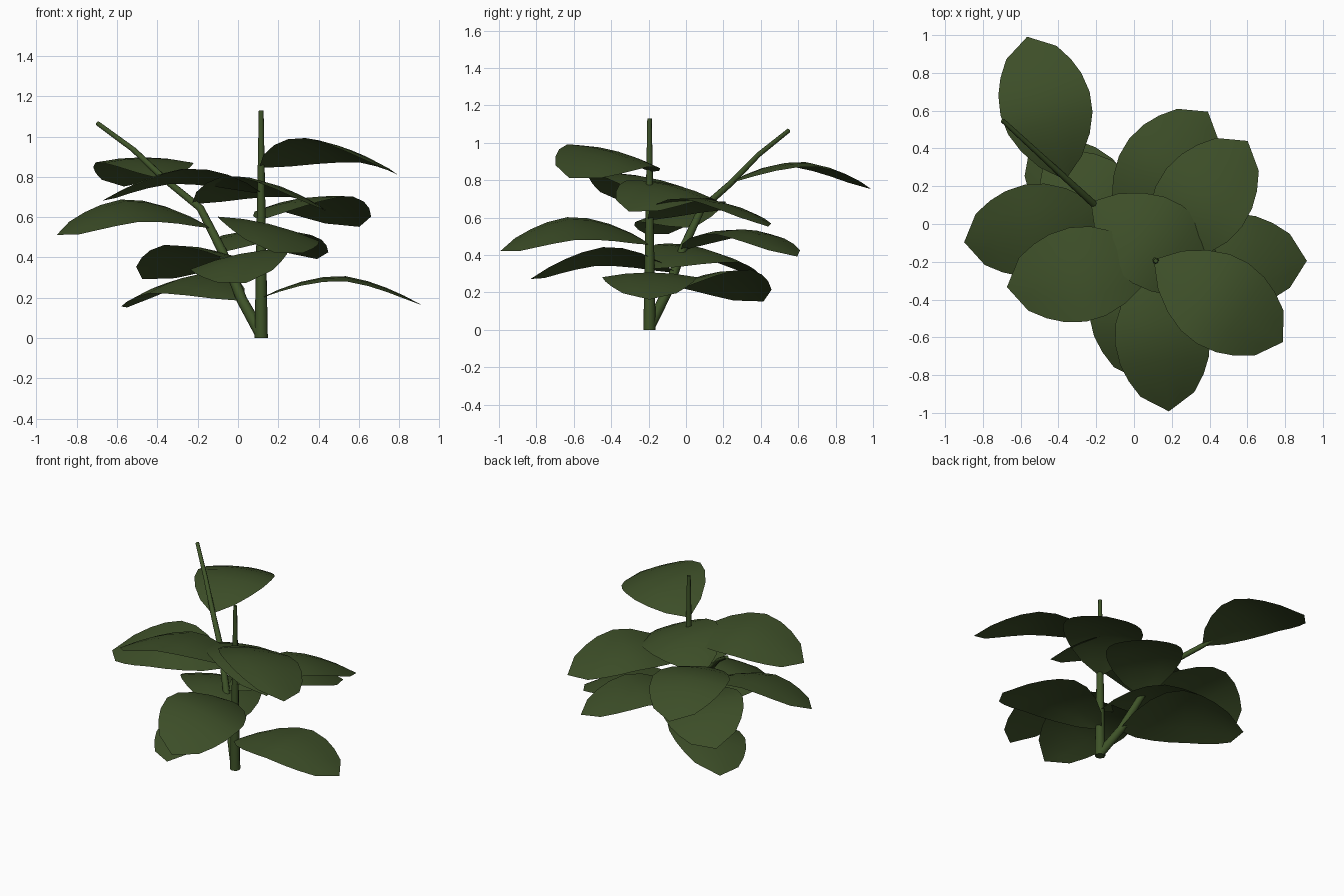
import bpy, bmesh, math
from mathutils import Vector

if "Cube" in bpy.data.objects:
    bpy.data.objects.remove(bpy.data.objects["Cube"])


def material(name, rgb):
    m = bpy.data.materials.new(name)
    m.diffuse_color = (*rgb, 1)
    m.use_nodes = True
    m.node_tree.nodes["Principled BSDF"].inputs["Base Color"].default_value = m.diffuse_color
    return m


LEAF = material("leaf green", (0.046, 0.076, 0.021))
STEM = material("stem green", (0.048, 0.086, 0.021))
GOLDEN = math.radians(137.5)
ROOT = Vector((0.115, -0.195, 0))
LEAN = Vector((math.cos(GOLDEN), math.sin(GOLDEN), 0))


def finish(bm, name, mat, angle):
    bmesh.ops.recalc_face_normals(bm, faces=bm.faces)
    if mat == LEAF and sum(f.normal.z for f in bm.faces) < 0:
        bmesh.ops.reverse_faces(bm, faces=bm.faces)
    me = bpy.data.meshes.new(name)
    bm.to_mesh(me)
    bm.free()
    me.materials.append(mat)
    ob = bpy.data.objects.new(name, me)
    bpy.context.collection.objects.link(ob)
    bpy.ops.object.select_all(action='DESELECT')
    ob.select_set(True)
    bpy.context.view_layer.objects.active = ob
    bpy.ops.object.shade_smooth_by_angle(angle=math.radians(angle))


def tube(name, path, r0, r1, sides=8):
    bm = bmesh.new()
    rings, n = [], len(path)
    for i, p in enumerate(path):
        t = (path[min(i + 1, n - 1)] - path[max(i - 1, 0)]).normalized()
        u = Vector((0.676, 0.737, 0))
        u = (u - t * u.dot(t)).normalized()
        v = t.cross(u)
        f = (p.z - path[0].z) / (path[-1].z - path[0].z)
        r = r0 + (r1 - r0) * f
        angs = [2 * math.pi * k / sides for k in range(sides)]
        rings.append([bm.verts.new(p + (u * math.cos(a) + v * math.sin(a)) * r) for a in angs])
    for a, b in zip(rings, rings[1:]):
        for k in range(sides):
            j = (k + 1) % sides
            bm.faces.new((a[k], a[j], b[j], b[k]))
    bm.faces.new(rings[0][::-1])
    bm.faces.new(rings[-1])
    finish(bm, name, STEM, 50)


# leaf stations: distance along, half width, height
PROFILE = [(0.0, 0.015, 0.0), (0.09, 0.12, 0.042), (0.2, 0.195, 0.08), (0.31, 0.24, 0.103),
           (0.42, 0.253, 0.107), (0.53, 0.236, 0.082), (0.62, 0.2, 0.05),
           (0.71, 0.143, 0.01), (0.8, 0.0, -0.038)]


def leaf(name, base, azimuth, scale, roll):
    """Arched blade, edges drooping slightly, rolled about its midrib."""
    d = Vector((math.cos(azimuth), math.sin(azimuth), 0))
    side = Vector((-d.y, d.x, 0))
    bm = bmesh.new()
    rows = []
    for s, w, h in PROFILE:
        row = []
        for k in ((-1, -0.5, 0, 0.5, 1) if w else (0,)):
            p = base + (d * s + side * w * k) * scale
            p.z += h - 0.1 * w * k * k + roll * w * k
            row.append(bm.verts.new(p))
        rows.append(row)
    for a, b in zip(rows, rows[1:]):
        for k in range(4):
            if len(b) > 1:
                bm.faces.new((a[k], a[k + 1], b[k + 1], b[k]))
            else:
                bm.faces.new((a[k], a[k + 1], b[0]))
    finish(bm, name, LEAF, 60)


# stems: one upright, one leaning outward in a curve
LEAN_CURVE = [(0.0, 0.017), (0.13, 0.19), (0.265, 0.435), (0.41, 0.645),
              (0.645, 0.785), (0.86, 0.935), (1.1, 1.065)]
tube("upright_stem", [ROOT + Vector((0, 0, z)) for z in (0, 0.3, 0.6, 0.9, 1.13)], 0.033, 0.012)
tube("leaning_stem", [ROOT + LEAN * r + Vector((0, 0, z)) for r, z in LEAN_CURVE], 0.03, 0.012)


def lean_point(z):
    for (r0, z0), (r1, z1) in zip(LEAN_CURVE, LEAN_CURVE[1:]):
        if z <= z1:
            return ROOT + LEAN * (r0 + (r1 - r0) * (z - z0) / (z1 - z0)) + Vector((0, 0, z))


# leaves spiral up each stem by the golden angle
for i, roll in enumerate((0, 0.2, -0.24, -0.12, 0.15, -0.24)):
    leaf(f"upright_leaf_{i + 1}", ROOT + Vector((0, 0, 0.2 + 0.13 * i)), GOLDEN * i, 1.0, roll)
for i, roll in enumerate((-0.2, 0.2, 0, -0.22, -0.2, 0)):
    leaf(f"leaning_leaf_{i + 1}", lean_point(0.19 + 0.12 * i), GOLDEN * (i + 1), 0.965, roll)
